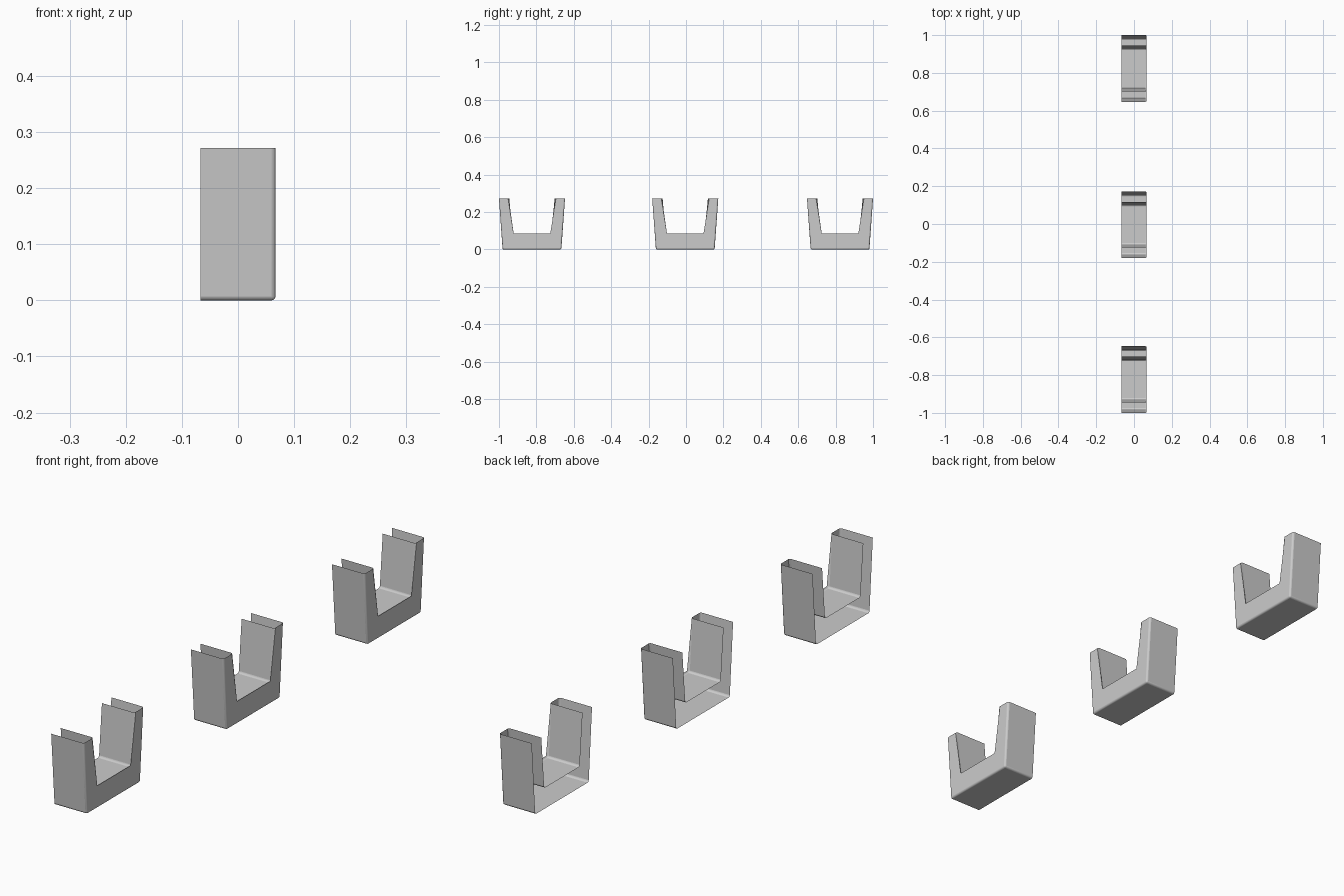
import bpy, bmesh

if "Cube" in bpy.data.objects:
    bpy.data.objects.remove(bpy.data.objects["Cube"])

HALF_X = 0.067
TOP = 0.271

# U-shaped outline in (y, z), counter-clockwise seen from +x
right = [(0.157, 0.0), (0.1765, TOP), (0.121, TOP), (0.104, 0.077)]
outline = right + [(-y, z) for y, z in reversed(right)]


def bracket_mesh():
    bm = bmesh.new()
    face_v = [bm.verts.new((HALF_X, y, z)) for y, z in outline]
    back_v = [bm.verts.new((-HALF_X, y, z)) for y, z in outline]
    bm.faces.new(face_v)
    # thin walls around the outline; back and prong tops stay open
    n = len(outline)
    for i in range(n):
        j = (i + 1) % n
        if outline[i][1] == TOP and outline[j][1] == TOP:
            continue
        bm.faces.new((face_v[j], face_v[i], back_v[i], back_v[j]))
    # small rounded folds
    folds = [e for e in bm.edges if len(e.link_faces) == 2]
    res = bmesh.ops.bevel(bm, geom=folds, offset=0.007, segments=3,
                          profile=0.5, affect='EDGES')
    for f in res['faces']:
        f.smooth = True
    me = bpy.data.meshes.new("bracket")
    bm.to_mesh(me)
    bm.free()
    return me


# three brackets in a row
mesh = bracket_mesh()
for name, y in (("front_bracket", -0.8235), ("middle_bracket", -0.004), ("rear_bracket", 0.8235)):
    ob = bpy.data.objects.new(name, mesh)
    ob.location.y = y
    bpy.context.collection.objects.link(ob)
